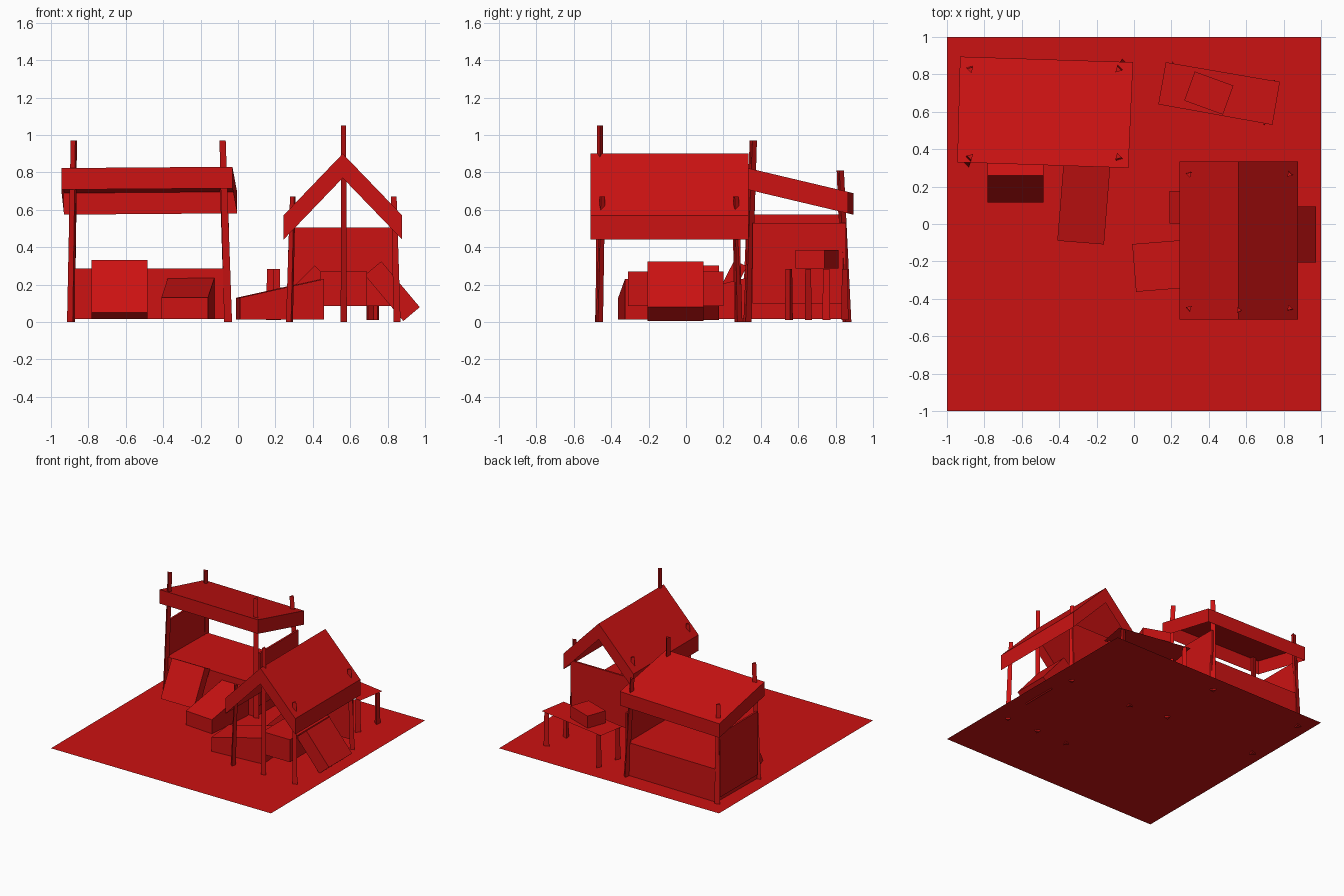
import bpy, bmesh
from math import radians
from mathutils import Vector, Matrix

cube = bpy.data.objects.get("Cube")
if cube:
    bpy.data.objects.remove(cube)

red = bpy.data.materials.new("stall red")
red.use_nodes = True
red.diffuse_color = (0.6, 0.006, 0.006, 1)
red.node_tree.nodes["Principled BSDF"].inputs["Base Color"].default_value = (0.6, 0.006, 0.006, 1)

FLOOR = 0.012


def finish(name, bm):
    """Turn a bmesh into a flat-shaded red object."""
    mesh = bpy.data.meshes.new(name)
    bm.to_mesh(mesh)
    bm.free()
    mesh.materials.append(red)
    obj = bpy.data.objects.new(name, mesh)
    bpy.context.collection.objects.link(obj)
    return obj


def box(name, size, loc, axis="Z", angle=0, low_end=None):
    """Box turned about one axis; low_end lowers its -y top edge to make a wedge."""
    bm = bmesh.new()
    bmesh.ops.create_cube(bm, size=1, matrix=Matrix.Diagonal((*size, 1)))
    if low_end is not None:
        for v in bm.verts:
            if v.co.y < 0 and v.co.z > 0:
                v.co.z = low_end - size[2] / 2
    bm.transform(Matrix.Translation(loc) @ Matrix.Rotation(radians(angle), 4, axis))
    return finish(name, bm)


def post(name, foot, head, radius=0.025, turn=0):
    """Three-sided pole between two points."""
    foot, head = Vector(foot), Vector(head)
    span = head - foot
    bm = bmesh.new()
    bmesh.ops.create_cone(bm, cap_ends=True, segments=3, radius1=radius,
                          radius2=radius * 0.8, depth=span.length)
    # shear rather than rotate, so the ends stay level
    bm.transform(Matrix.Rotation(radians(turn), 4, "Z"))
    for v in bm.verts:
        t = v.co.z / span.length + 0.5
        p = foot.lerp(head, t)
        v.co = Vector((v.co.x + p.x, v.co.y + p.y, p.z))
    return finish(name, bm)


def canopy(name, quads, drop):
    """Roof sheet with a skirt hanging from its outer edge, open underneath."""
    bm = bmesh.new()
    for quad in quads:
        bm.faces.new([bm.verts.new(p) for p in quad])
    bmesh.ops.remove_doubles(bm, verts=bm.verts[:], dist=0.001)
    rim = [e for e in bm.edges if e.is_boundary]
    made = bmesh.ops.extrude_edge_only(bm, edges=rim)
    low = [g for g in made["geom"] if isinstance(g, bmesh.types.BMVert)]
    bmesh.ops.translate(bm, verts=low, vec=(0, 0, -drop))
    bmesh.ops.recalc_face_normals(bm, faces=bm.faces[:])
    return finish(name, bm)


def sheet(name, points):
    bm = bmesh.new()
    bm.faces.new([bm.verts.new(p) for p in points])
    return finish(name, bm)


# Ground
sheet("ground", [(-1, -1, FLOOR), (1, -1, FLOOR), (1, 1, FLOOR), (-1, 1, FLOOR)])

# Stall with a sloping roof
outline = [(-0.945, 0.33), (-0.03, 0.30), (-0.005, 0.865), (-0.93, 0.895)]
canopy("sloping_roof", [[(x, y, 0.83 - 0.237 * (y - 0.30)) for x, y in outline]], 0.115)
for side, sx, turn in (("right", -1, 180), ("left", 1, 0)):
    for end, foot_y, head_y, top in (("front", 0.325, 0.36, 0.97), ("back", 0.86, 0.825, 0.81)):
        post(f"sloping_stall_{end}_{side}_post",
             (-0.473 + sx * 0.417, foot_y, 0), (-0.48 + sx * 0.395, head_y, top), turn=turn + 15)
box("sloping_stall_counter", (0.82, 0.52, 0.27), (-0.47, 0.59, 0.15), angle=-1)
box("sloping_stall_left_wall", (0.015, 0.50, 0.43), (-0.055, 0.605, 0.315))
box("sloping_stall_right_wall", (0.015, 0.50, 0.52), (-0.89, 0.605, 0.315))

# Stall with a gable roof
ridge, eave, y0, y1 = 0.90, 0.57, -0.51, 0.335
canopy("gable_roof", [
    [(0.243, y0, eave), (0.56, y0, ridge), (0.56, y1, ridge), (0.243, y1, eave)],
    [(0.56, y0, ridge), (0.878, y0, eave), (0.878, y1, eave), (0.56, y1, ridge)]], 0.13)
for side, sx, turn in (("right", -1, 180), ("left", 1, 0)):
    for end, foot_y, head_y in (("front", -0.465, -0.45), ("back", 0.28, 0.265)):
        post(f"gable_stall_{end}_{side}_post",
             (0.563 + sx * 0.285, foot_y, 0), (0.563 + sx * 0.268, head_y, 0.67),
             radius=0.022, turn=turn + 15)
post("gable_ridge_post", (0.56, -0.465, 0), (0.56, -0.46, 1.05), radius=0.022, turn=30)
box("gable_stall_back_wall", (0.57, 0.015, 0.42), (0.558, 0.285, 0.295))
box("gable_stall_counter", (0.25, 0.51, 0.185), (0.565, -0.055, 0.178))

# Display wedges
box("display_wedge_centre", (0.25, 0.43, 0.22), (-0.268, 0.115, 0.125), angle=-4.6, low_end=0.115)
box("display_wedge_front", (0.256, 0.45, 0.215), (0.225, -0.217, 0.122), angle=-85.4, low_end=0.115)

# Crates leaning against the stalls
box("leaning_crate_sloping_stall", (0.30, 0.075, 0.315), (-0.633, 0.22, 0.174), "X", -27.4)
box("leaning_crate_gable_left", (0.32, 0.30, 0.115), (0.825, -0.057, 0.165), "Y", 50)
box("leaning_crate_gable_right", (0.31, 0.175, 0.10), (0.335, 0.09, 0.157), "Y", -45)

# Table with a crate on it
corners = [(0.13, 0.64), (0.74, 0.53), (0.78, 0.76), (0.17, 0.865)]
sheet("table_top", [(x, y, 0.285) for x, y in corners])
middle = Vector((0.455, 0.70))
for i, corner in enumerate(corners):
    x, y = middle.lerp(Vector(corner), 0.87)
    post(f"table_leg_{i + 1}", (x, y, FLOOR), (x, y, 0.284), turn=40 * i)
box("table_crate", (0.22, 0.165, 0.10), (0.40, 0.70, 0.336), angle=-20)
